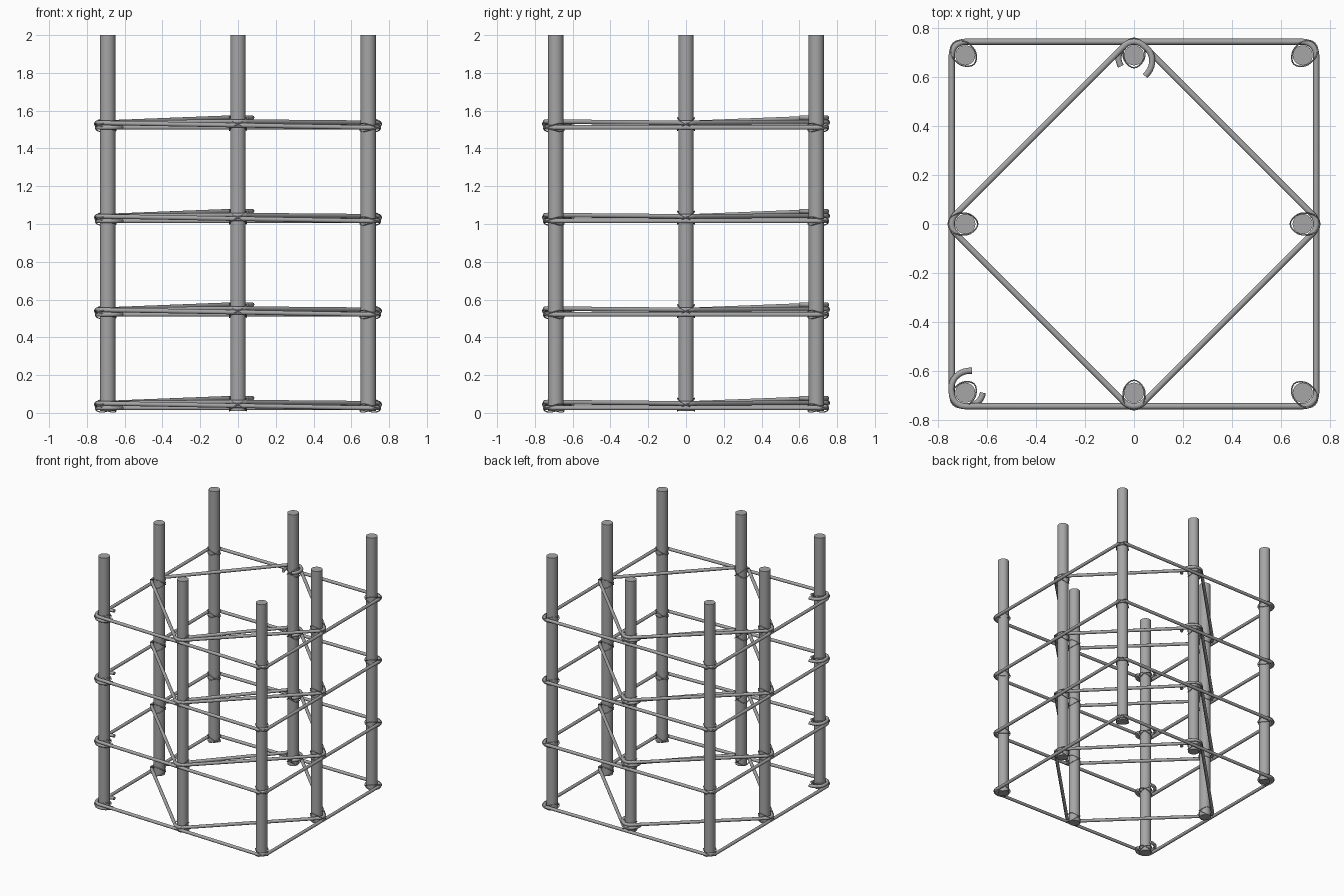
import bpy
from math import sin, cos, atan2, radians, pi

if "Cube" in bpy.data.objects:
    bpy.data.objects.remove(bpy.data.objects["Cube"])

A = 0.69          # bar centre offset
BAR_R = 0.041
TIE_R = 0.0125
BEND = 0.0555     # centreline radius of tie bends
LEVELS = [0.026 + 0.495 * i for i in range(4)]

steel = bpy.data.materials.new("dark_steel")
steel.diffuse_color = (0.38, 0.38, 0.38, 1)
steel.use_nodes = True
steel.node_tree.nodes["Principled BSDF"].inputs["Base Color"].default_value = steel.diffuse_color


def finish(obj):
    obj.data.materials.clear()
    obj.data.materials.append(steel)
    bpy.ops.object.select_all(action='DESELECT')
    obj.select_set(True)
    bpy.context.view_layer.objects.active = obj
    bpy.ops.object.shade_smooth_by_angle(angle=radians(40))


def tube(name, paths, radius, res, cyclic=False):
    """Sweep a round section along paths and turn it into a mesh."""
    cu = bpy.data.curves.new(name, 'CURVE')
    cu.dimensions = '3D'
    cu.bevel_depth = radius
    cu.bevel_resolution = res
    cu.use_fill_caps = True
    for pts in paths:
        sp = cu.splines.new('POLY')
        sp.points.add(len(pts) - 1)
        for p, co in zip(sp.points, pts):
            p.co = (*co, 1)
        sp.use_cyclic_u = cyclic
    obj = bpy.data.objects.new(name, cu)
    bpy.context.collection.objects.link(obj)
    bpy.ops.object.select_all(action='DESELECT')
    obj.select_set(True)
    bpy.context.view_layer.objects.active = obj
    bpy.ops.object.convert(target='MESH')
    finish(bpy.context.view_layer.objects.active)


def arc(cx, cy, a0, a1, z, r0=BEND, r1=BEND, n=10):
    out = []
    for i in range(n + 1):
        t = i / n
        a, r = radians(a0 + (a1 - a0) * t), r0 + (r1 - r0) * t
        out.append((cx + r * cos(a), cy + r * sin(a), z))
    return out


def square_tie(z):
    up = z + 0.024
    return (arc(-A, -A, 0, -80, z, 0.072, BEND) +
            arc(-A, -A, -90, -180, z) +
            arc(-A, A, 180, 90, z) +
            arc(A, A, 90, 0, z) +
            arc(A, -A, 0, -90, z) +
            arc(-A, -A, -90, -180, up) +
            arc(-A, -A, -190, -287, up, 0.057, 0.094))


def diamond_tie(z):
    lo, side, front, up = z + 0.028, z + 0.025, z + 0.031, z + 0.052
    return (arc(0, A, 220, 145, lo, 0.070, BEND) +
            arc(0, A, 135, 45, lo) +
            arc(A, 0, 45, -45, side) +
            arc(0, -A, -45, -135, front) +
            arc(-A, 0, -135, -225, side) +
            arc(0, A, 135, 45, up) +
            arc(0, A, 35, -62, up, 0.057, 0.096))


def wire_loop(cx, cy, out, z, h, sign):
    """Slanted loop hugging the bar inside and crossing the tie outside."""
    pts = []
    for i in range(28):
        f = 2 * pi * i / 28
        r = 0.044 + 0.026 * max(0, cos(f)) ** 2 + 0.007 * max(0, -cos(f)) ** 8
        pts.append((cx + r * cos(out + f), cy + r * sin(out + f),
                    max(0.003, z + sign * h * sin(f))))
    return pts


# Vertical bars: corners and middles of sides
spots = [(x, y) for x in (-1, 0, 1) for y in (-1, 0, 1) if x or y]
for x, y in spots:
    bpy.ops.mesh.primitive_cylinder_add(vertices=32, radius=BAR_R, depth=1.99,
                                        location=(x * A, y * A, 1.005))
    bpy.context.object.name = "vertical_bar"
    finish(bpy.context.object)

# Hooked ties and thin binding wire at every level
for z in LEVELS:
    tube("square_tie", [square_tie(z)], TIE_R, 3)
    tube("diamond_tie", [diamond_tie(z)], TIE_R, 3)
    wires = []
    for x, y in spots:
        middle = x == 0 or y == 0
        zc = z + (0.018 if middle else 0.0)
        if (x, y) == (0, 1):        # doubled diamond hooks
            zc = z + 0.027
        if (x, y) == (-1, -1):      # doubled square hooks
            zc = z + 0.012
        h = 0.034 if middle else 0.022
        for s in (-1, 1):
            wires.append(wire_loop(x * A, y * A, atan2(y, x), zc, h, s))
    tube("binding_wire", wires, 0.003, 1, True)
